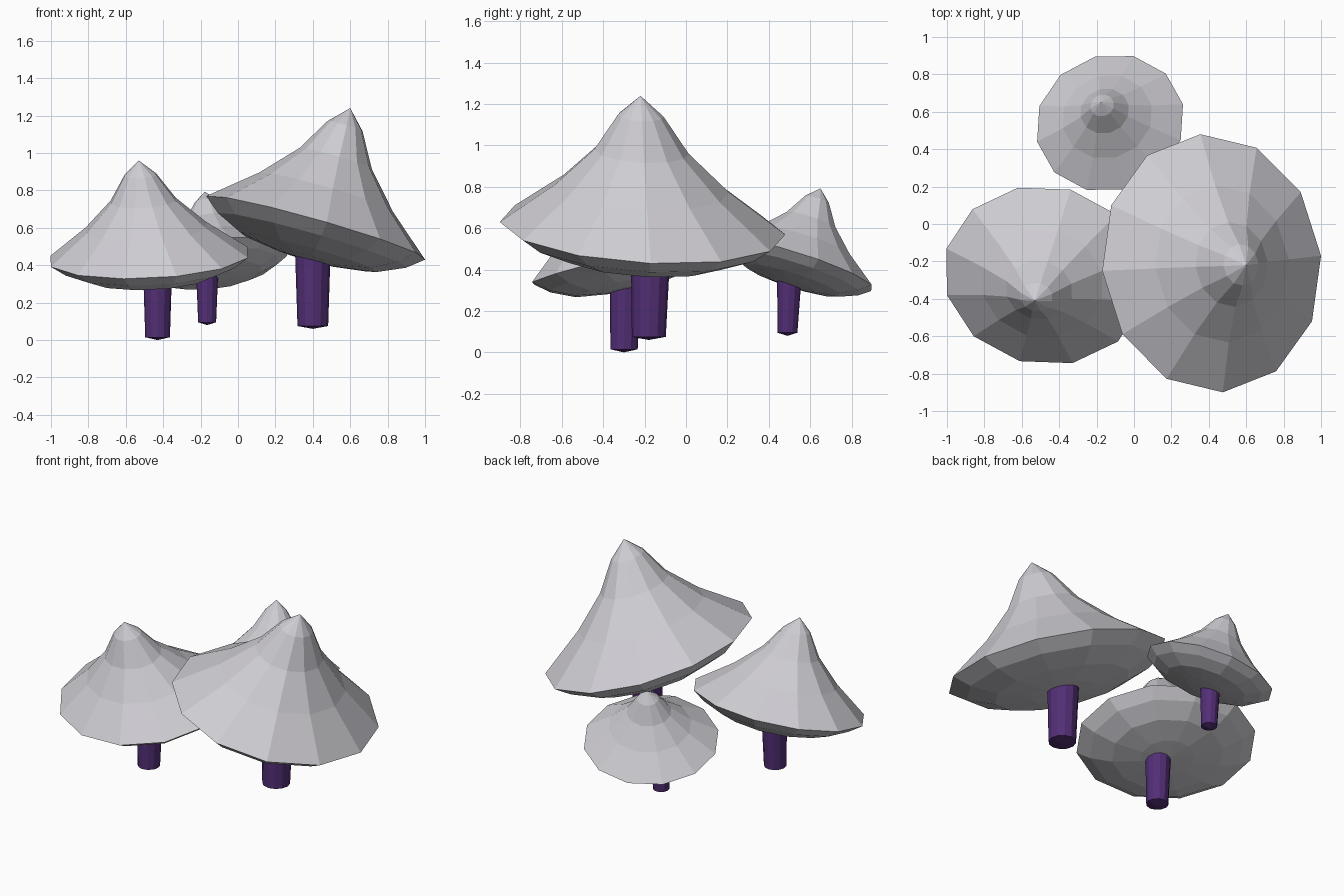
import bpy, bmesh, math
from mathutils import Vector

if "Cube" in bpy.data.objects:
    bpy.data.objects.remove(bpy.data.objects["Cube"])

SIDES = 12
# Shared cap profile: (radius factor, height factor), from tip down to underside
CAP = [(0, 1), (.16, .85), (.33, .58), (.61, .30), (1, 0),
       (.86, -.105), (.62, -.205), (.30, -.25), (0, -.265)]


def material(name, rgb):
    m = bpy.data.materials.new(name)
    m.diffuse_color = (*rgb, 1)
    m.use_nodes = True
    m.node_tree.nodes["Principled BSDF"].inputs["Base Color"].default_value = m.diffuse_color
    return m


cap_grey = material("pale_grey", (.62, .61, .65))
stem_purple = material("deep_purple", (.085, .028, .18))


def lathe(name, profile, c, u, v, w, phase, mat):
    """Revolve a profile in a skewed frame: centre c, rim axes u and v, height axis w."""
    c, u, v, w = map(Vector, (c, u, v, w))
    bm = bmesh.new()
    rings = []
    for r, t in profile:
        if r == 0:
            rings.append([bm.verts.new(c + w * t)] * SIDES)
        else:
            rings.append([bm.verts.new(c + w * t + r * (u * math.cos(a) + v * math.sin(a)))
                          for a in (phase + math.tau * i / SIDES for i in range(SIDES))])
    for a, b in zip(rings, rings[1:]):
        for i in range(SIDES):
            j = (i + 1) % SIDES
            bm.faces.new(list(dict.fromkeys((a[i], b[i], b[j], a[j]))))
    bmesh.ops.recalc_face_normals(bm, faces=bm.faces)
    mesh = bpy.data.meshes.new(name)
    bm.to_mesh(mesh)
    bm.free()
    mesh.materials.append(mat)
    bpy.context.collection.objects.link(bpy.data.objects.new(name, mesh))


def mushroom(tag, c, u, v, w, phase, foot, r_bottom, r_top):
    # Tilted pointed cap
    lathe(tag + "_cap", CAP, c, u, v, w, phase, cap_grey)
    # Upright stem, slightly flared upward, with shallow domed foot
    x, y, z = foot
    h = c[2] - .1 * w[2] - z
    lathe(tag + "_stem", [(0, 1), (r_top, 1), (r_bottom, .015 / h), (0, 0)],
          foot, (1, 0, 0), (0, 1, 0), (0, .01, h), 0, stem_purple)


mushroom("large_mushroom", (.415, -.21, .60), (.585, .04, -.17), (-.06, .69, -.03),
         (.185, -.01, .64), 0, (.40, -.18, .06), .082, .097)
mushroom("medium_mushroom", (-.475, -.275, .445), (.545, -.02, .025), (-.005, .48, .115),
         (-.055, -.135, .515), math.radians(15), (-.43, -.30, 0), .066, .078)
mushroom("small_mushroom", (-.128, .54, .423), (.39, .10, .027), (-.08, .355, -.126),
         (-.05, .11, .37), 0, (-.165, .49, .08), .048, .060)
